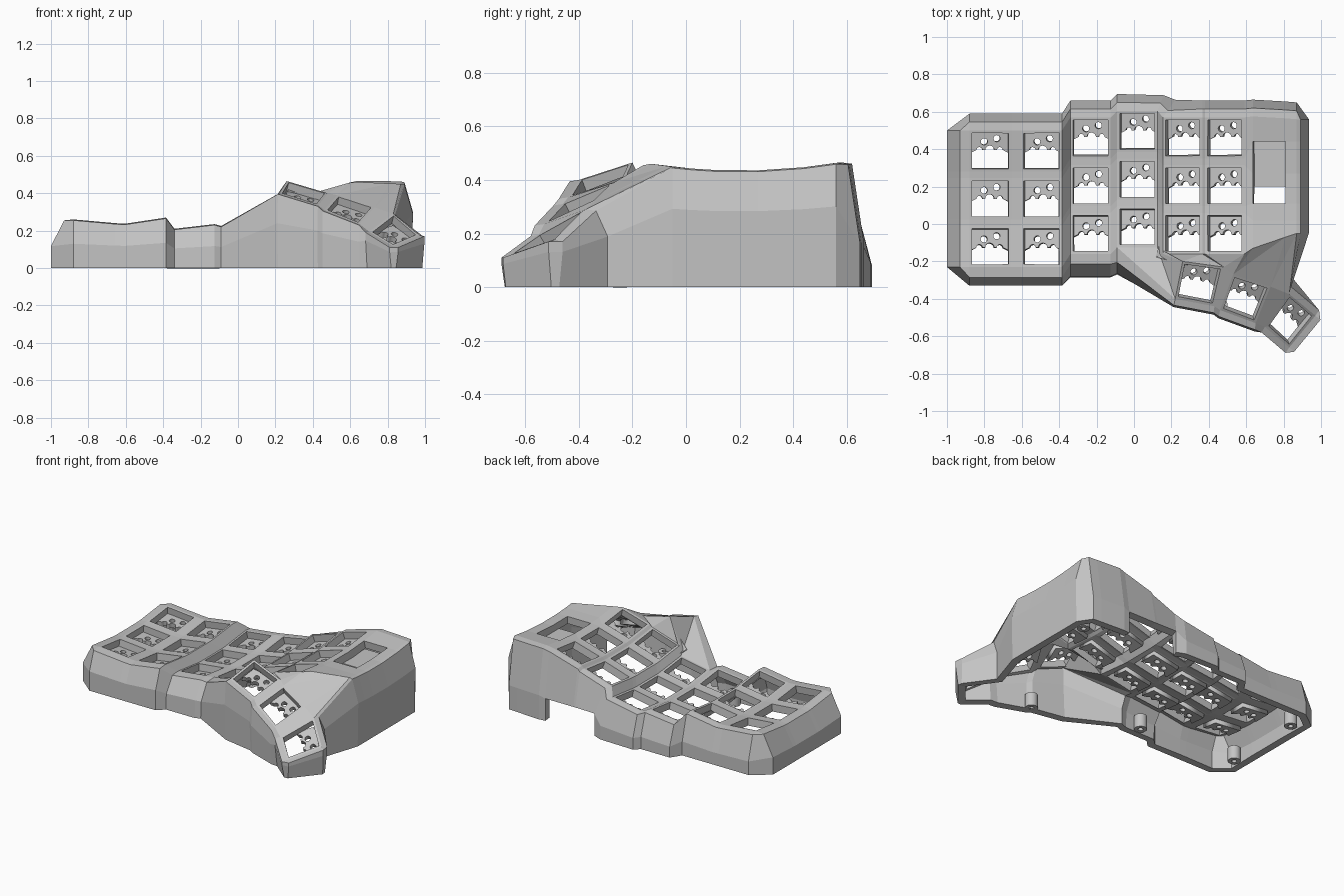
import bpy, bmesh, math
from mathutils import Vector, Matrix

cube = bpy.data.objects.get("Cube")
if cube:
    bpy.data.objects.remove(cube, do_unlink=True)

grey = bpy.data.materials.new("matte grey")
grey.use_nodes = True
grey.diffuse_color = (0.55, 0.55, 0.55, 1)
grey.node_tree.nodes["Principled BSDF"].inputs["Base Color"].default_value = grey.diffuse_color


def add_object(name, mesh, matrix=None):
    ob = bpy.data.objects.new(name, mesh)
    bpy.context.collection.objects.link(ob)
    if matrix:
        ob.matrix_world = matrix
    return ob


def circle(x, y, r, n=16, start=0.0, sweep=math.tau):
    return [(x + r * math.cos(start + sweep * i / n), y + r * math.sin(start + sweep * i / n))
            for i in range(n)]


def pierced_plate(name, loops, half_thickness):
    """Flat plate: first loop is the outline, the others are holes."""
    cu = bpy.data.curves.new(name, "CURVE")
    cu.dimensions, cu.fill_mode, cu.extrude = "2D", "BOTH", half_thickness
    for loop in loops:
        sp = cu.splines.new("POLY")
        sp.points.add(len(loop) - 1)
        for p, (x, y) in zip(sp.points, loop):
            p.co = (x, y, 0, 1)
        sp.use_cyclic_u = True
    ob = add_object(name, cu)
    bpy.context.view_layer.update()
    mesh = bpy.data.meshes.new_from_object(ob.evaluated_get(bpy.context.evaluated_depsgraph_get()))
    bpy.data.objects.remove(ob, do_unlink=True)
    mesh.materials.clear()
    mesh.materials.append(grey)
    return mesh


# ---- Top deck: a bowl-shaped grid of key columns and a display plateau
bm = bmesh.new()
REACH = 0.365
ROWS = (-REACH, -0.145, -0.11, 0.11, 0.145, REACH)


def deck_vert(x, y, z, yc):
    return bm.verts.new((x, y, z - 0.03 * (1 - ((y - yc) / REACH) ** 2)))


# left x, right x, left height, right height, centre y
KEY_COLUMNS = [
    (-0.88, -0.655, 0.26, 0.24, 0.135),
    (-0.605, -0.385, 0.237, 0.27, 0.135),
    (-0.34, -0.125, 0.21, 0.235, 0.205),
    (-0.09, 0.125, 0.225, 0.265, 0.24),
    (0.155, 0.365, 0.315, 0.38, 0.205),
    (0.38, 0.59, 0.395, 0.455, 0.205),
]
grid = []
for x0, x1, z0, z1, yc in KEY_COLUMNS:
    for x, z in ((x0, z0), (x1, z1)):
        grid.append([deck_vert(x, yc + r, z, yc) for r in ROWS])
for x, front, back in ((0.635, -0.13, 0.575), (0.81, -0.07, 0.565), (0.87, -0.05, 0.56)):
    grid.append([deck_vert(x, y, 0.465, 0.205) for y in (front, 0.02, 0.11, 0.27, 0.44, back)])

key_faces = []
LAST = len(grid) - 1
KEY_END = 2 * len(KEY_COLUMNS)
for i in range(LAST):
    for j in range(5):
        if i == KEY_END and j in (2, 3):
            continue                                    # display window
        f = bm.faces.new((grid[i][j], grid[i + 1][j], grid[i + 1][j + 1], grid[i][j + 1]))
        if i < KEY_END and i % 2 == 0 and j % 2 == 0:
            key_faces.append(f)

# ---- Thumb cluster: corners of each key plate as bl, br, tr, tl
THUMB = [
    [(0.22, -0.40, 0.40), (0.43, -0.44, 0.335), (0.48, -0.23, 0.40), (0.26, -0.20, 0.465)],
    [(0.46, -0.46, 0.31), (0.65, -0.53, 0.235), (0.73, -0.335, 0.325), (0.53, -0.27, 0.39)],
    [(0.70, -0.55, 0.195), (0.83, -0.66, 0.115), (0.97, -0.49, 0.175), (0.83, -0.375, 0.29)],
]
thumb = [[bm.verts.new(c) for c in key] for key in THUMB]
key_faces += [bm.faces.new(key) for key in thumb]
for a, b in zip(thumb, thumb[1:]):
    bm.faces.new((a[1], b[0], b[3], a[2]))

# Skin joining the thumb cluster to the front of the deck
d0, d1, e0, e1, f0, f1, p0, p1, p2 = [col[0] for col in grid[6:]]
(k1bl, _, k1tr, k1tl), (_, _, k2tr, k2tl), (k3bl, k3br, k3tr, k3tl) = thumb
for tri in ((d0, k1bl, d1), (d1, k1bl, k1tl), (d1, k1tl, e0), (e0, k1tl, e1),
            (e1, k1tl, k1tr), (e1, k1tr, f0), (f0, k1tr, f1), (f1, k1tr, k2tl),
            (f1, k2tl, p0), (p0, k2tl, p1), (p1, k2tl, k2tr), (p1, k2tr, p2), (p2, k2tr, k3tl)):
    bm.faces.new(tri)

# ---- Side walls: vertex, outward direction, offsets of rim, shoulder and base
FRONT, BACK, LEFT, RIGHT = (0, -1), (0, 1), (-1, 0), (1, 0)
path = [(grid[i][0], FRONT, (0.055, 0.1, 0.1), 0.5) for i in range(4)]
path += [(grid[i][0], FRONT, (0.055, 0.12, 0.125), 0.5) for i in (4, 5)]
path.append((d0, FRONT, (0.08, 0.14, 0.145), 0.5))
SLIM = (0.035, 0.045, 0.035)
for key in thumb[:2]:
    path += [(key[0], (-0.2, -1), SLIM, 0.6), (key[1], (-0.1, -1), SLIM, 0.6)]
TIP = (0.035, 0.035, 0.02)
for v, way in ((k3bl, (-0.5, -0.85)), (k3br, (-0.55, -0.83)), (k3br, (0.75, -0.65)),
               (k3tr, (0.75, -0.65)), (k3tr, (0.55, 0.83))):
    path.append((v, way, TIP, 0.75))
path.append((k3tl, (0.25, 1), (0.04, 0.085, 0.085), 0.65))
path += [(v, RIGHT, (0.02, 0.065, 0.06), 0.65) for v in grid[LAST]]
# The back wall flares sideways beside the tallest column
FLARE = {7: (0.4, 1), 8: (0.7, 1)}
for i in range(LAST, -1, -1):
    shoulder = 0.115 if i == 8 else 0.09
    path.append((grid[i][5], FLARE.get(i, BACK), (0.045, shoulder, shoulder), 0.35))
path += [(v, LEFT, (0.05, 0.12, 0.12), 0.45) for v in reversed(grid[0])]

NOTCH = [grid[i][5] for i in range(8, 12)]              # cable opening in the back wall
rings = []
for v, way, offsets, shoulder in path:
    z = v.co.z
    heights = (z - 0.005, 0.15 if v in NOTCH else z * shoulder, 0)
    out = Vector((*way, 0)).normalized()
    ring = [v]
    for off, h in zip(offsets, heights):
        p = v.co + out * off
        ring.append(bm.verts.new((p.x, p.y, h)))
    rings.append(ring)
for a, b in zip(rings, rings[1:] + rings[:1]):
    for k in range(3):
        if k == 2 and a[0] in NOTCH and b[0] in NOTCH:
            continue
        loop = [a[k], a[k + 1], b[k + 1], b[k]]
        bm.faces.new(list(dict.fromkeys(loop)))

# ---- Key openings, remembering the frame of each one for its socket
frames = []
for f in key_faces:
    bl, br, tr, tl = [v.co.copy() for v in f.verts]
    x = (tr + br - tl - bl).normalized()
    z = x.cross(tl + tr - bl - br).normalized()
    m = Matrix((x, z.cross(x), z)).transposed().to_4x4()
    frames.append(Matrix.Translation((bl + br + tr + tl) / 4) @ m)
bm.normal_update()
bmesh.ops.inset_individual(bm, faces=key_faces, thickness=0.021, depth=0)
bmesh.ops.delete(bm, geom=key_faces, context="FACES")
loose = [v for v in bm.verts if not v.link_faces]
bmesh.ops.delete(bm, geom=loose, context="VERTS")

mesh = bpy.data.meshes.new("case_shell")
bm.to_mesh(mesh)
bm.free()
mesh.materials.append(grey)
shell = add_object("case_shell", mesh)
solid = shell.modifiers.new("wall_thickness", "SOLIDIFY")
solid.thickness = 0.05
solid.offset = -1

# ---- Socket floors: half plates with bites for the pegs and holes for the pins
outline = [(-0.1, 0.1), (-0.1, -0.015)]
for bx, r in ((-0.055, 0.016), (0, 0.024), (0.055, 0.016)):
    outline += circle(bx, 0, r, 8, math.pi, -math.pi) + [(bx + r, 0)]
outline += [(0.1, -0.015), (0.1, 0.1)]
pins = [circle(-0.03, 0.045, 0.018), circle(0.038, 0.062, 0.018)]
socket = pierced_plate("key_socket", [outline] + pins, 0.016)
for n, m in enumerate(frames):
    add_object(f"key_socket_{n + 1}", socket, m @ Matrix.Translation((0, 0, -0.062)))

# ---- Display tray under the window
tray = pierced_plate("display_tray", [[(0.625, 0.2), (0.82, 0.2), (0.82, 0.45), (0.625, 0.45)]], 0.01)
add_object("display_tray", tray, Matrix.Translation((0, 0, 0.38)))

# ---- Screw posts inside the base
post = pierced_plate("screw_post", [circle(0, 0, 0.04), circle(0, 0, 0.016)], 0.045)
for n, (x, y) in enumerate(((0.46, -0.43), (-0.22, -0.2), (-0.91, -0.13), (-0.9, 0.42), (0.84, 0.52))):
    add_object(f"screw_post_{n + 1}", post, Matrix.Translation((x, y, 0.045)))
